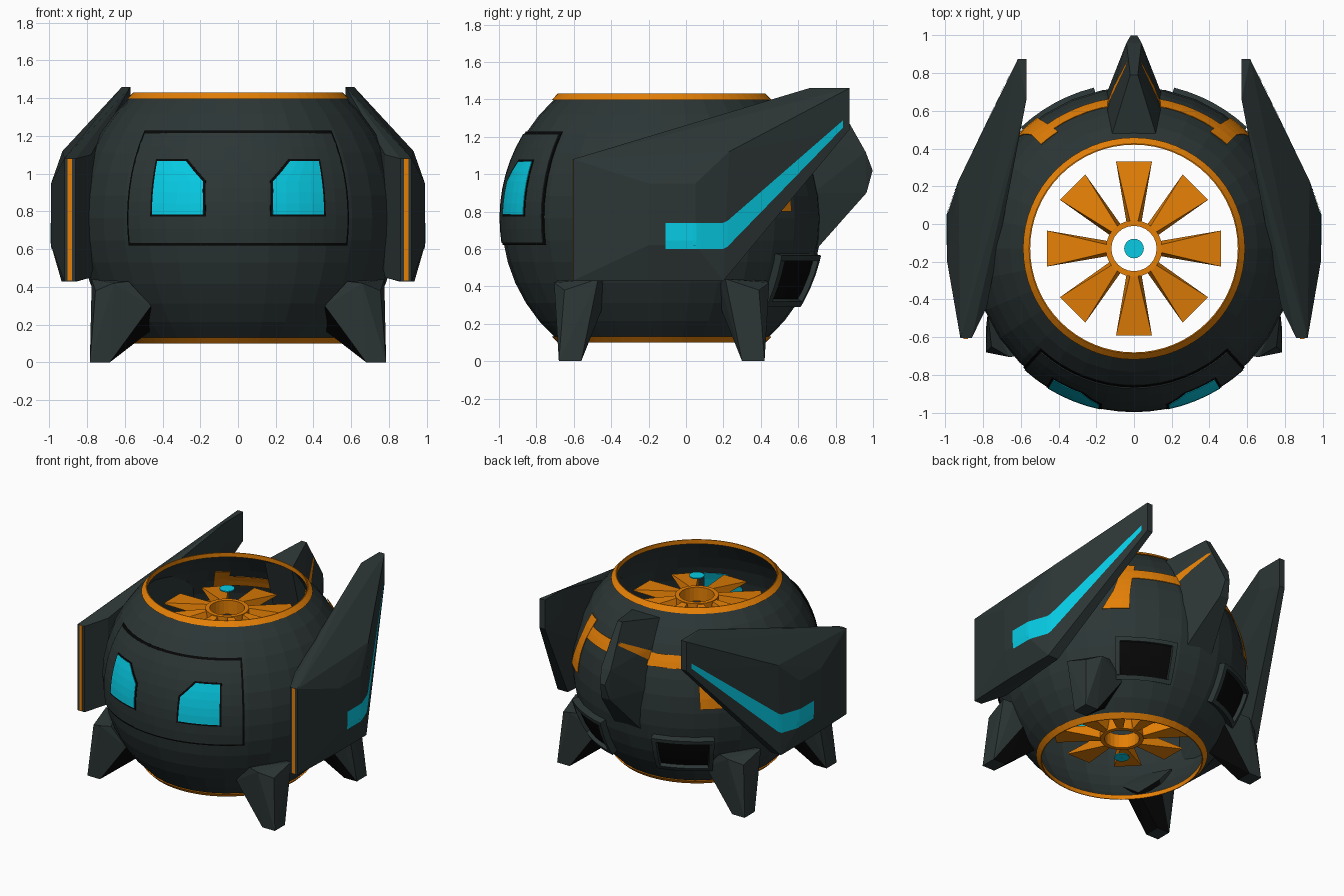
import bpy, bmesh
from math import sin, cos, sqrt, radians, pi, ceil
from mathutils import Vector
from mathutils.bvhtree import BVHTree

if "Cube" in bpy.data.objects:
    bpy.data.objects.remove(bpy.data.objects["Cube"])

CY, CZ, R = -0.13, 0.765, 0.856      # body sphere centre and radius


def material(name, rgb):
    m = bpy.data.materials.new(name)
    m.use_nodes = True
    m.diffuse_color = (*rgb, 1)
    m.node_tree.nodes["Principled BSDF"].inputs["Base Color"].default_value = (*rgb, 1)
    return m


SLATE = material("dark slate", (0.025, 0.036, 0.036))
ORANGE = material("orange", (0.78, 0.215, 0.002))
CYAN = material("cyan", (0.002, 0.6, 0.78))
BLACK = material("black", (0.002, 0.002, 0.002))


def finish(name, bm, mat, normals=True):
    if normals:
        bmesh.ops.recalc_face_normals(bm, faces=bm.faces)
    me = bpy.data.meshes.new(name)
    bm.to_mesh(me)
    bm.free()
    me.materials.append(mat)
    ob = bpy.data.objects.new(name, me)
    bpy.context.collection.objects.link(ob)
    return ob


def lathe(name, profile, seg, mat, closed=True):
    """Spin a (radius, z) profile about the body axis."""
    bm = bmesh.new()
    rings = [[bm.verts.new((r * sin(2 * pi * k / seg), CY - r * cos(2 * pi * k / seg), z))
              for k in range(seg)] for r, z in profile]
    for i in range(len(rings) if closed else len(rings) - 1):
        a, b = rings[i], rings[(i + 1) % len(rings)]
        for k in range(seg):
            n = (k + 1) % seg
            bm.faces.new((a[k], a[n], b[n], b[k]))
    return finish(name, bm, mat, closed)


def patch(name, rows, radius, thick, mat, base=0, side=1):
    """Curved plate on the sphere; rows are (z, azimuth from, azimuth to)."""
    fine = [rows[0]]
    for p, q in zip(rows, rows[1:]):
        n = max(1, ceil((q[0] - p[0]) / 0.08))
        fine += [tuple(u + (v - u) * k / n for u, v in zip(p, q)) for k in range(1, n + 1)]
    cols = max(2, ceil((rows[0][2] - rows[0][1]) / 5.6))
    bm = bmesh.new()
    grid = []
    for z, a0, a1 in fine:
        if side < 0:
            a0, a1 = -a1, -a0
        r = sqrt(radius ** 2 - (z - CZ) ** 2)
        angles = [radians(base + a0 + (a1 - a0) * j / cols) for j in range(cols + 1)]
        grid.append([bm.verts.new((r * sin(a), CY - r * cos(a), z)) for a in angles])
    for lo, hi in zip(grid, grid[1:]):
        for j in range(cols):
            bm.faces.new((lo[j], lo[j + 1], hi[j + 1], hi[j]))
    ob = finish(name, bm, mat, False)
    mod = ob.modifiers.new("thickness", "SOLIDIFY")
    mod.thickness, mod.offset = thick, -1


def painted(name, rows, lift, mat, base, side):
    """Colour plate that shows on both the outside and inside of the shell."""
    patch(name, rows, R + lift, 0.004, mat, base, side)
    patch(name + "_inside", rows, R - 0.01, 0.004, mat, base, side)


def hull(name, points, mat):
    bm = bmesh.new()
    for p in points:
        bm.verts.new(p)
    out = bmesh.ops.convex_hull(bm, input=bm.verts)
    loose = {v for v in out["geom_interior"] + out["geom_unused"] if isinstance(v, bmesh.types.BMVert)}
    bmesh.ops.delete(bm, geom=list(loose), context="VERTS")
    return finish(name, bm, mat)


def stripe(name, target, y0, y1, low, high, side, mat, cols=40):
    """Thin painted strip laid onto the outward side of a hull."""
    me = target.data
    tree = BVHTree.FromPolygons([v.co for v in me.vertices], [p.vertices[:] for p in me.polygons])
    bm = bmesh.new()
    prev = None
    for k in range(cols + 1):
        y = y0 + (y1 - y0) * k / cols
        line = []
        for t in (0, 0.33, 0.67, 1):
            z = low(y) + (high(y) - low(y)) * t
            hit = tree.ray_cast(Vector((2 * side, y, z)), Vector((-side, 0, 0)))[0]
            line.append(bm.verts.new(hit + Vector((0.004 * side, 0, 0))) if hit else None)
        if prev:
            for i in range(3):
                quad = (prev[i], line[i], line[i + 1], prev[i + 1])
                if all(quad):
                    bm.faces.new(quad if side > 0 else quad[::-1])
        prev = line
    finish(name, bm, mat, False)


# Hollow body shell, open at top and bottom
angles = [radians(-48 + 8 * i) for i in range(13)]
lathe("body_shell", [(R * cos(a), CZ + R * sin(a)) for a in angles], 32, SLATE, False)

# Rims, fans and centre lights, mirrored top and bottom
for label, s in (("top", 1), ("bottom", -1)):
    rim = [(0.55, 0.632), (0.588, 0.632), (0.556, 0.665), (0.55, 0.665)]
    lathe(label + "_rim", [(r, CZ + s * h) for r, h in rim], 64, ORANGE)
    hub = [(0.12, 0.40), (0.15, 0.40), (0.15, 0.505), (0.12, 0.505)]
    lathe(label + "_fan_hub", [(r, CZ + s * h) for r, h in hub], 24, ORANGE)
    lathe(label + "_light", [(0.001, CZ + s * 0.645), (0.052, CZ + s * 0.645),
                             (0.052, CZ + s * 0.653), (0.001, CZ + s * 0.653)], 20, CYAN)
    for k in range(8):
        a = k * pi / 4
        # wedge blade: tall and narrow at the hub, wide and thin at the tip
        blade = [(0.14, -0.02, 0.50), (0.14, 0.02, 0.50), (0.14, -0.04, 0.41), (0.14, 0.04, 0.41)]
        blade += [(0.46, w, h) for w in (-0.095, 0.095) for h in (0.445, 0.455)]
        hull(f"{label}_fan_blade_{k}", [(r * cos(a) - w * sin(a), CY + r * sin(a) + w * cos(a), CZ + s * h)
                                        for r, w, h in blade], ORANGE)

# Face panel with a dark seam around it
patch("face_seam", [(0.62, -43, 43), (1.228, -43, 43)], R + 0.006, 0.003, BLACK)
patch("face_panel", [(0.633, -42, 42), (1.215, -42, 42)], R + 0.011, 0.006, SLATE)

for label, s in (("left", 1), ("right", -1)):
    # Eyes
    patch(label + "_eye_rim", [(0.773, 11.3, 32.4), (0.965, 11.7, 32.4), (1.078, 19.2, 32.4)],
          R + 0.013, 0.004, BLACK, 0, s)
    painted(label + "_eye", [(0.785, 12.2, 31.6), (0.96, 12.7, 31.6), (1.068, 19.8, 31.6)],
            0.0155, CYAN, 0, s)

    # Side wing
    wing = [(x, -0.605, z) for x in (0.86, 0.92) for z in (0.43, 1.08)]
    wing += [(0.99, y, z) for y in (-0.2, 0.05) for z in (0.62, 0.95)]
    wing += [(0.78, -0.44, 0.45), (0.78, -0.44, 1.1), (0.93, 0.23, 1.12)]
    wing += [(0.85, 0.2, 0.43), (0.935, 0.2, 0.43), (0.935, -0.2, 0.43)]
    wing += [(0.57, 0.66, 1.46), (0.57, 0.66, 1.3)]
    wing += [(x, 0.875, z) for x in (0.57, 0.615) for z in (1.24, 1.46)]
    ob = hull(label + "_wing", [(s * x, y, z) for x, y, z in wing], SLATE)
    stripe(label + "_wing_stripe", ob, -0.11, 0.84,
           lambda y: 0.60 + max(0, y - 0.21) * 1.03,
           lambda y: 0.74 + max(0, y - 0.21) * 0.87, s, CYAN)
    hull(label + "_wing_edge_light", [(s * x, y, z) for x in (0.879, 0.903)
                                      for y in (-0.608, -0.603) for z in (0.435, 1.08)], ORANGE)

    # Rear markings
    painted(label + "_rear_band", [(1.075, 8, 36), (1.16, 8, 35)], 0.006, ORANGE, 180, s)
    painted(label + "_rear_bar", [(0.8, 36.5, 49), (0.95, 36, 44), (1.06, 35, 42), (1.21, 33, 41.7)],
            0.008, ORANGE, 180, s)

    # Rear vent: raised frame around a dark opening
    for part, rows in (("sill", [(0.29, 14, 43), (0.318, 14, 43)]),
                       ("lintel", [(0.537, 14, 43), (0.565, 14, 43)]),
                       ("inner_post", [(0.318, 14, 16.2), (0.537, 14, 16.2)]),
                       ("outer_post", [(0.318, 40.8, 43), (0.537, 40.8, 43)])):
        patch(f"{label}_vent_{part}", rows, R + 0.045, 0.05, SLATE, 180, s)
    patch(label + "_vent_opening", [(0.31, 15, 42), (0.545, 15, 42)], R + 0.018, 0.009, BLACK, 180, s)

    # Legs, mirrored front and back, with black inward faces
    for end, e in (("front", -1), ("rear", 1)):
        leg = [(x, y, 0) for x in (0.68, 0.785) for y in (0.43, 0.55)]
        leg += [(0.775, 0.34, 0.44), (0.755, 0.52, 0.38), (0.66, 0.575, 0.42), (0.58, 0.56, 0.43),
                (0.70, 0.31, 0.42), (0.46, 0.55, 0.30), (0.60, 0.31, 0.30), (0.46, 0.37, 0.17)]
        ob = hull(f"{end}_{label}_leg", [(s * x, CY + e * y, z) for x, y, z in leg], SLATE)
        ob.data.materials.append(BLACK)
        for f in ob.data.polygons:
            inward = f.normal.dot(Vector((0.8 * s, 0.6 * e, 0))) < -0.15
            f.material_index = int(inward and f.center.z < 0.22)

# Rear fin with its side markings
fin = [(0.115, 0.48, 1.36), (0.02, 0.79, 1.42), (0.04, 0.96, 1.12), (0.018, 0.998, 1.02),
       (0.035, 0.965, 0.9), (0.14, 0.6, 1.2), (0.15, 0.68, 0.9), (0.11, 0.69, 0.59)]
fin_ob = hull("rear_fin", [(s * x, y, z) for x, y, z in fin for s in (1, -1)], SLATE)
for label, s in (("left", 1), ("right", -1)):
    stripe(label + "_fin_stripe", fin_ob, 0.6, 0.86,
           lambda y: 1.075 + (y - 0.6) * 0.75, lambda y: 1.16 + (y - 0.6) * 0.53, s, ORANGE, 16)
